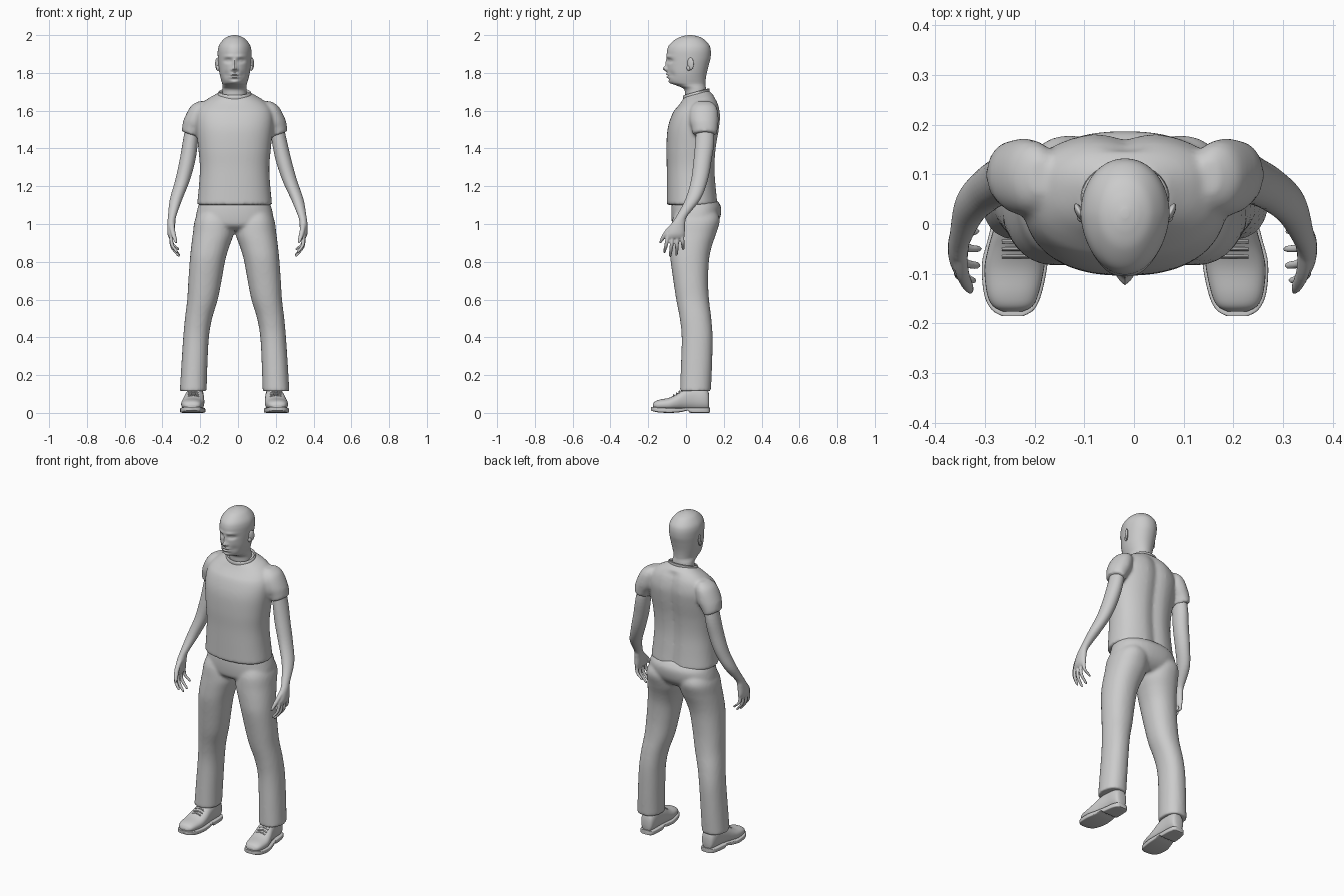
import bpy, bmesh, math
from mathutils import Vector, Matrix

MID = -0.018          # the body's own mirror line
grey = bpy.data.materials.new("plain grey")
grey.diffuse_color = (0.6, 0.6, 0.6, 1)


def curve(secs, sub):
    """Catmull-Rom interpolation of section tuples."""
    out = []
    for i in range(len(secs) - 1):
        a, b, c, d = (secs[max(0, min(len(secs) - 1, i + k))] for k in (-1, 0, 1, 2))
        for j in range(sub):
            t = j / sub
            out.append([0.5 * (2 * q + (r - p) * t + (2 * p - 5 * q + 4 * r - s) * t * t
                               + (3 * q - p - 3 * r + s) * t ** 3) for p, q, r, s in zip(a, b, c, d)])
    return out + [list(secs[-1])]


def loft(bm, secs, side=1, axis='z', power=2.0, n=32, sub=5, fn=None):
    """Closed skin over sections (position, centre, low, high, half width)."""
    rings = []
    for t, c, lo, hi, r in curve(secs, sub):
        ring = []
        for k in range(n):
            a = 2 * math.pi * k / n
            ca, sa = math.cos(a), math.sin(a)
            u = c + r * math.copysign(abs(ca) ** (2 / power), ca)
            v = (lo + hi) / 2 + (hi - lo) / 2 * math.copysign(abs(sa) ** (2 / power), sa)
            p = {'z': (u, v, t), 'y': (u, t, v), 'x': (t, u, v)}[axis]
            p = Vector(p)
            if fn:
                p = fn(p)
            ring.append(bm.verts.new((MID + side * p.x, p.y, p.z)))
        rings.append(ring)
    for a, b in zip(rings, rings[1:]):
        for k in range(n):
            bm.faces.new((a[k], a[(k + 1) % n], b[(k + 1) % n], b[k]))
    bm.faces.new(rings[0])
    bm.faces.new(rings[-1])


def ball(bm, loc, scale, rot=0.0):
    m = Matrix.Translation((MID + loc[0], loc[1], loc[2])) @ Matrix.Rotation(rot, 4, 'Z')
    bmesh.ops.create_uvsphere(bm, u_segments=20, v_segments=12, radius=1,
                              matrix=m @ Matrix.Diagonal((*scale, 1)))


def finish(bm, name, voxel=0, smooth=0):
    bmesh.ops.recalc_face_normals(bm, faces=bm.faces[:])
    me = bpy.data.meshes.new(name)
    bm.to_mesh(me)
    bm.free()
    ob = bpy.data.objects.new(name, me)
    bpy.context.collection.objects.link(ob)
    me.materials.append(grey)
    if voxel:                       # fuse overlapping parts into one skin
        m = ob.modifiers.new("fuse", 'REMESH')
        m.mode, m.voxel_size, m.use_smooth_shade = 'VOXEL', voxel, True
        s = ob.modifiers.new("soften", 'SMOOTH')
        s.factor, s.iterations = 0.5, smooth
    bpy.ops.object.select_all(action='DESELECT')
    ob.select_set(True)
    bpy.context.view_layer.objects.active = ob
    bpy.ops.object.shade_smooth_by_angle(angle=math.radians(40))
    return ob


# shirt: torso with a tilted neckline and a spine groove, plus two sleeves
def shirt_shape(p):
    k = max(0, min(1, (p.z - 1.6) / 0.09))
    groove = 0.016 * math.exp(-(p.x / 0.035) ** 2) if p.y > 0.06 and p.z < 1.66 else 0
    return Vector((p.x, p.y - groove, p.z + 0.28 * k * (p.y - 0.06)))

bm = bmesh.new()
loft(bm, [(1.10, 0, -.102, .172, .199), (1.2, 0, -.102, .162, .189), (1.3, 0, -.102, .156, .184),
          (1.4, 0, -.104, .162, .192), (1.5, 0, -.098, .178, .203), (1.57, 0, -.078, .185, .205),
          (1.62, 0, -.052, .176, .187), (1.655, 0, -.03, .155, .15), (1.68, 0, -.016, .13, .107),
          (1.692, 0, -.008, .118, .085)], power=2.35, n=48, fn=shirt_shape)
for s in (-1, 1):
    loft(bm, [(1.65, .17, .06, .13, .02), (1.63, .18, .035, .155, .045), (1.60, .19, .02, .168, .057),
              (1.55, .205, .018, .172, .065), (1.51, .225, .03, .168, .052),
              (1.475, .236, .036, .163, .044)], s,
         fn=lambda p: Vector((p.x, p.y, p.z + 0.35 * (p.x - .236) * max(0, min(1, (1.56 - p.z) / .08)))))
finish(bm, "shirt", 0.009, 6)

# collar band
bm = bmesh.new()
rings = []
for i in range(40):
    a = 2 * math.pi * i / 40
    ring = []
    for j in range(8):
        b = 2 * math.pi * j / 8
        q = 1 + 0.07 * math.cos(b)
        y = 0.054 + 0.066 * q * math.sin(a)
        ring.append(bm.verts.new((MID + .083 * q * math.cos(a), y,
                                  1.69 + 0.28 * (y - .06) + .012 * math.sin(b))))
    rings.append(ring)
for i in range(40):
    a, b = rings[i], rings[(i + 1) % 40]
    for j in range(8):
        bm.faces.new((a[j], a[(j + 1) % 8], b[(j + 1) % 8], b[j]))
finish(bm, "collar")

# trousers: pelvis and two legs
bm = bmesh.new()
loft(bm, [(1.13, 0, -.07, .16, .178), (1.09, 0, -.077, .186, .194), (1.03, 0, -.077, .18, .206),
          (.99, 0, -.068, .155, .195), (.965, 0, -.03, .12, .12)], power=2.3, n=48)
for s in (-1, 1):
    loft(bm, [(1.07, .11, -.05, .16, .075), (1.02, .111, -.073, .179, .1), (.95, .113, -.08, .16, .108),
              (.88, .129, -.083, .136, .101), (.81, .143, -.082, .122, .094), (.7, .157, -.067, .117, .088),
              (.6, .17, -.052, .122, .081), (.5, .191, -.033, .134, .072), (.4, .204, -.023, .141, .068),
              (.25, .213, -.027, .138, .069), (.115, .219, -.032, .132, .071)], s, power=2.2)
finish(bm, "trousers", 0.009, 5)

# arms with hands
for s, name, out in ((-1, "right_arm", 0.0), (1, "left_arm", 0.03)):
    sway = lambda p: Vector((p.x + out * max(0, min(1, (1.5 - p.z) / .5)), p.y, p.z))
    bm = bmesh.new()
    loft(bm, [(1.58, .215, .06, .14, .035), (1.45, .232, .05, .15, .04), (1.34, .249, .04, .136, .042),
              (1.23, .276, .026, .115, .039), (1.13, .31, -.004, .076, .033), (1.04, .331, -.052, .006, .022),
              (1.0, .335, -.078, -.004, .021), (.95, .336, -.1, -.006, .02),
              (.925, .334, -.105, -.01, .013)], s, n=24, fn=sway)
    for y0, y1, tip, x1 in ((-.095, -.113, .845, .302), (-.071, -.083, .825, .294),
                            (-.046, -.05, .83, .292), (-.021, -.015, .86, .296)):
        m = (.94 + tip) / 2
        loft(bm, [(.95, .335, y0 - .01, y0 + .01, .01),
                  (m, .332, (y0 + y1) / 2 - .01, (y0 + y1) / 2 + .01, .01),
                  (tip + .012, x1 + .007, y1 - .008, y1 + .008, .009),
                  (tip, x1, y1 - .003, y1 + .003, .003)], s, n=12, fn=sway)
    loft(bm, [(1.01, .333, -.07, -.035, .015), (.965, .328, -.112, -.08, .014),
              (.92, .316, -.137, -.114, .011), (.898, .31, -.141, -.132, .005)], s, n=12, fn=sway)
    finish(bm, name, 0.0045, 3)


# head and neck, with the face sculpted by soft bumps (x, z, width, height, push)
BUMPS = [(.034, 1.864, .02, .011, .014), (.034, 1.864, .011, .006, -.006), (.03, 1.887, .026, .008, -.005),
         (0, 1.85, .009, .022, -.008), (0, 1.822, .011, .013, -.022), (.013, 1.818, .007, .006, -.008),
         (.045, 1.79, .016, .02, .006), (0, 1.793, .02, .005, -.007), (0, 1.777, .018, .005, -.007),
         (0, 1.785, .022, .0025, .004), (0, 1.766, .022, .006, .004), (0, 1.75, .018, .009, -.005)]

def face_shape(p):
    front = max(0, min(1, (0.02 - p.y) / 0.12)) if p.z > 1.73 else 0
    x, y = p.x * (1 - 0.13 * front), p.y
    if y < -0.02:
        for bx, bz, w, h, d in BUMPS:
            y += d * math.exp(-((abs(x) - bx) / w) ** 2 - ((p.z - bz) / h) ** 2)
    return Vector((x, y, p.z))

bm = bmesh.new()
loft(bm, [(1.62, 0, .0, .11, .066), (1.68, 0, -.004, .11, .064), (1.715, 0, -.012, .106, .063),
          (1.735, 0, -.055, .103, .064), (1.747, 0, -.083, .103, .067), (1.77, 0, -.095, .105, .074),
          (1.80, 0, -.099, .11, .081), (1.84, 0, -.1, .12, .086), (1.88, 0, -.102, .13, .089),
          (1.92, 0, -.1, .131, .089), (1.95, 0, -.087, .121, .08), (1.98, 0, -.052, .092, .056),
          (1.994, 0, -.018, .06, .031), (2.0, 0, .012, .03, .007)], power=2.1, n=96, sub=8, fn=face_shape)
finish(bm, "head")

# ears
bm = bmesh.new()
for s in (-1, 1):
    ball(bm, (s * .092, .024, 1.848), (.008, .019, .033), -s * .45)
    ball(bm, (s * .088, .014, 1.826), (.009, .011, .015), -s * .3)
finish(bm, "ears")

# shoes: upper, sole with raised arch, laces
for s, side in ((-1, "right"), (1, "left")):
    bm = bmesh.new()
    loft(bm, [(-.176, .226, .028, .045, .02), (-.165, .226, .02, .06, .04), (-.14, .226, .015, .07, .052),
              (-.09, .223, .012, .08, .06), (-.05, .218, .012, .1, .058), (-.01, .213, .012, .128, .052),
              (.04, .209, .012, .145, .046), (.09, .207, .012, .14, .043), (.115, .206, .015, .12, .035),
              (.123, .206, .03, .09, .02)], s, axis='y', power=2.3)
    finish(bm, side + "_shoe")
    bm = bmesh.new()
    loft(bm, [(-.185, .226, .012, .032, .022), (-.172, .226, .008, .032, .043), (-.14, .226, .002, .029, .058),
              (-.08, .222, .0, .027, .066), (-.03, .216, .004, .027, .06), (.01, .212, .012, .028, .054),
              (.022, .211, .001, .028, .053), (.08, .208, .0, .028, .049), (.115, .206, .0, .028, .04),
              (.127, .206, .002, .028, .024)], s, axis='y', power=7, n=40)
    finish(bm, side + "_sole")
    bm = bmesh.new()
    for y, z in ((-.065, .094), (-.05, .103), (-.035, .113), (-.02, .123)):
        loft(bm, [(.188, y, z - .012, z - .004, .004), (.218, y, z - .003, z + .005, .004),
                  (.248, y, z - .012, z - .004, .004)], s, axis='x', n=8)
    finish(bm, side + "_laces")
